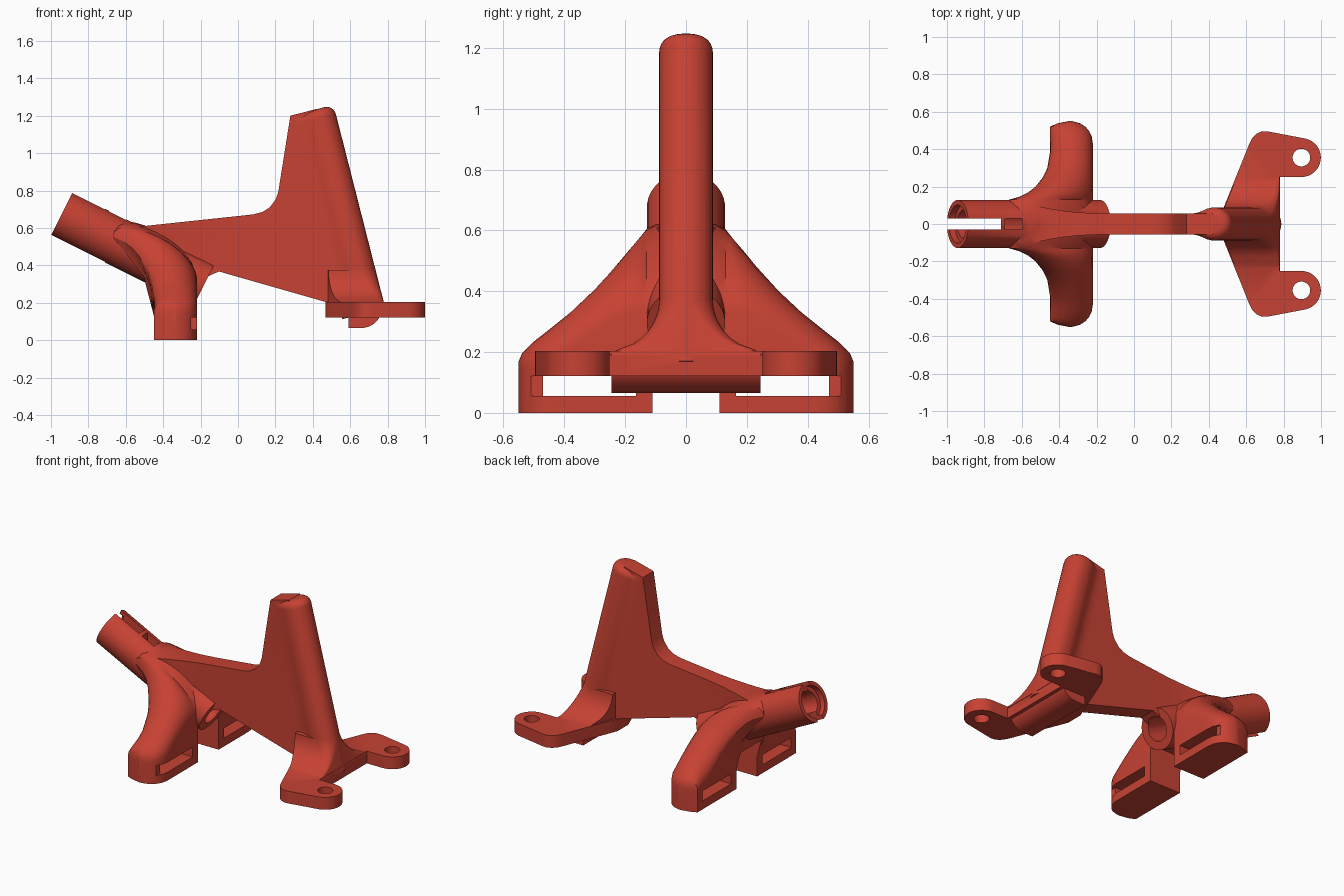
import bpy, bmesh, math
from mathutils import Vector

if "Cube" in bpy.data.objects:
    bpy.data.objects.remove(bpy.data.objects["Cube"])

red = bpy.data.materials.new("red plastic")
red.diffuse_color = (0.57, 0.054, 0.033, 1)
red.use_nodes = True
red.node_tree.nodes["Principled BSDF"].inputs["Base Color"].default_value = red.diffuse_color


def loft(name, rings):
    """Solid skinned over closed rings that share a point count."""
    bm = bmesh.new()
    vs = [[bm.verts.new(p) for p in r] for r in rings]
    n = len(vs[0])
    for a, b in zip(vs, vs[1:]):
        for i in range(n):
            j = (i + 1) % n
            bm.faces.new((a[i], a[j], b[j], b[i]))
    caps = [bm.faces.new(vs[0]), bm.faces.new(vs[-1])]
    bmesh.ops.triangulate(bm, faces=caps)
    bmesh.ops.recalc_face_normals(bm, faces=bm.faces)
    me = bpy.data.meshes.new(name)
    bm.to_mesh(me)
    bm.free()
    me.materials.append(red)
    ob = bpy.data.objects.new(name, me)
    bpy.context.collection.objects.link(ob)
    return ob


def prism_y(name, pts, y0, y1):
    return loft(name, [[(x, y, z) for x, z in pts] for y in (y0, y1)])


def prism_z(name, pts, z0, z1):
    return loft(name, [[(x, y, z) for x, y in pts] for z in (z0, z1)])


def box(name, x0, x1, y0, y1, z0, z1):
    return prism_z(name, [(x0, y0), (x1, y0), (x1, y1), (x0, y1)], z0, z1)


def arc(cx, cy, r, a0, a1, n):
    return [(cx + r * math.cos(math.radians(a0 + (a1 - a0) * i / n)),
             cy + r * math.sin(math.radians(a0 + (a1 - a0) * i / n))) for i in range(n + 1)]


def rod(name, origin, axis, r, t0, t1, n=48):
    """Round rod along an axis in the xz plane."""
    o, a = Vector(origin), Vector(axis).normalized()
    u = Vector((a.z, 0, -a.x))
    ring = arc(0, 0, r, 0, 360 - 360 / n, n - 1)
    return loft(name, [[o + a * t + u * p + Vector((0, q, 0)) for p, q in ring] for t in (t0, t1)])


def combine(base, other, op):
    mod = base.modifiers.new("combine", 'BOOLEAN')
    mod.operation, mod.solver, mod.object = op, 'EXACT', other
    bpy.context.view_layer.objects.active = base
    bpy.ops.object.modifier_apply(modifier=mod.name)
    bpy.data.objects.remove(other)


# Front legs: one arch lofted across y, blending into the sloping tube
tops = [(0, .59), (.06, .585), (.1, .575), (.13, .56), (.145, .55), (.17, .53), (.2, .505),
        (.25, .455), (.3, .405), (.38, .33), (.43, .29), (.47, .258), (.5, .235),
        (.52, .215), (.538, .198), (.55, .17)]


def leg_ring(y, zt):
    d = abs(y)
    xl, xr = -.45, -.22
    if d < .38:
        xl = -.7 + math.sqrt(max(0, .0625 - (.38 - max(d, .132)) ** 2))
    if d > .43:
        xr = -.34 + math.sqrt(max(0, .0145 - (d - .43) ** 2))
    if d > .53:
        xl = -.45 + (d - .53) / .02 * .1
    h = .12 if d < .43 else .12 - (d - .43) * .6
    tilt = .5 * max(0, min(1, (.36 - d) / .2))
    xc, hx = (xl + xr) / 2, (xr - xl) / 2
    pts = []
    for i in range(13):
        c, s = math.cos(math.pi * i / 12), math.sin(math.pi * i / 12)
        pts.append((xc + hx * c, y, zt - h + h * s - tilt * hx * c))
    ztip = pts[-1][2]
    xb = max(-.45, xl)
    pts.append((xl + (xb - xl) * .75, y, ztip + (.13 - ztip) * .5))
    pts += [(xb, y, min(.13, ztip * .6)), (xb, y, 0), (xr, y, 0)]
    return pts


body = loft("frame_mount", [leg_ring(-y, z) for y, z in reversed(tops)] +
            [leg_ring(y, z) for y, z in tops[1:]])
combine(body, box("leg_gap", -.8, 0, -.11, .11, -.1, .25), 'DIFFERENCE')

# Sloping tube
T0, TA = (-.9425, 0, .675), (.894, 0, -.447)
combine(body, rod("tube", T0, TA, .1285, 0, .85), 'UNION')

# Central web: side profile trimmed by a flared plan
web = prism_y("web", [(-.55, .605), (.08, .672), (.13, .685), (.17, .71), (.2, .75), (.215, .79),
                      (.28, 1.2), (.42, 1.236), (.68, .19), (.465, .205), (-.06, .355), (-.1, .367),
                      (-.13, .355), (-.25, .3), (-.5, .45)], -.3, .3)
half = [(-.6, .115), (-.52, .096), (-.45, .082), (-.38, .071), (-.3, .062), (-.2, .057), (.8, .057)]
plan = prism_z("web_plan", half + [(x, -y) for x, y in reversed(half)], 0, 1.5)
combine(web, plan, 'INTERSECT')
combine(body, web, 'UNION')

# Leaning round post with a necked rear side and a domed top
R = .088
PA, PU, P0 = Vector((-.247, 0, .969)), Vector((.969, 0, .247)), Vector((.695, 0, .178))
neck = [(-.02, .088), (-.045, .083), (-.07, .072), (-.095, .062), (-.125, .056), (-.15, .05)]
section = arc(0, 0, R, -90, 90, 16) + neck + [(u, -v) for u, v in reversed(neck)]
levels = [(-.03, 1)] + [(1.092 - .05 * (1 - math.sin(math.radians(a))),
                         1 - .05 / R * (1 - math.cos(math.radians(a)))) for a in range(0, 91, 15)]
post = loft("post", [[P0 + PA * t + PU * (u * s) + Vector((0, v * s, 0)) for u, v in section]
                     for t, s in levels])
combine(body, post, 'UNION')

# Flare from post down to the rear bracket
rings = []
for i in range(11):
    z = .19 + .185 * i / 10
    w = .258 - math.sqrt(max(0, .17 ** 2 - (.375 - max(z, .205)) ** 2))
    k = .088 * (.15 + .85 * i / 10)
    xr = .779 - (z - .2) * .255
    side = [(.482, .056), (.482 + .41 * (w - .085), w)]
    side += [(x, y) for x, y in arc(xr - k, w - k, k, 90, 0, 6)]
    rings.append([(x, y, z) for x, y in side] + [(x, -y, z) for x, y in reversed(side)])
combine(body, loft("flare", rings), 'UNION')

# Rear bracket plate with two eared holes
side = [(.467, .056), (.49, .115), (.615, .425), (.632, .46), (.655, .483), (.685, .496), (.715, .495)]
side += arc(.895, .355, .104, 78, -90, 16) + [(.779, .251)]
bracket = prism_z("bracket", side + [(x, -y) for x, y in reversed(side)], .122, .204)
combine(body, bracket, 'UNION')

# Rounded rib under the bracket
rib = [(.59, .15), (.59, .065)] + arc(.66, .175, .11, -90, -15, 8) + [(.776, .15)]
combine(body, prism_y("under_rib", rib, -.245, .245), 'UNION')

# Bore and counterbore of the tube, clamp slit and top pocket
combine(body, rod("bore", T0, TA, .075, -.1, 1.0), 'DIFFERENCE')
combine(body, rod("counterbore", T0, TA, .102, -.1, .035), 'DIFFERENCE')
combine(body, box("slit", -1.1, -.71, -.03, .03, .2, 1), 'DIFFERENCE')
combine(body, box("pocket", -.69, -.6, -.03, .03, .55, .9), 'DIFFERENCE')

# Strap slots in the legs and bolt holes in the bracket ears
for s in (-1, 1):
    y0, y1, y2 = s * .165, s * .47, s * .515
    combine(body, box("slot", -.6, -.1, min(y0, y1), max(y0, y1), .056, .122), 'DIFFERENCE')
    combine(body, box("slot_end", -.25, -.1, min(y0, y2), max(y0, y2), .056, .122), 'DIFFERENCE')
    hole = prism_z("bolt_hole", arc(.895, s * .355, .047, 0, 350, 35), 0, .4)
    combine(body, hole, 'DIFFERENCE')

bpy.ops.object.select_all(action='DESELECT')
body.select_set(True)
bpy.context.view_layer.objects.active = body
bpy.ops.object.shade_smooth_by_angle(angle=math.radians(32))
